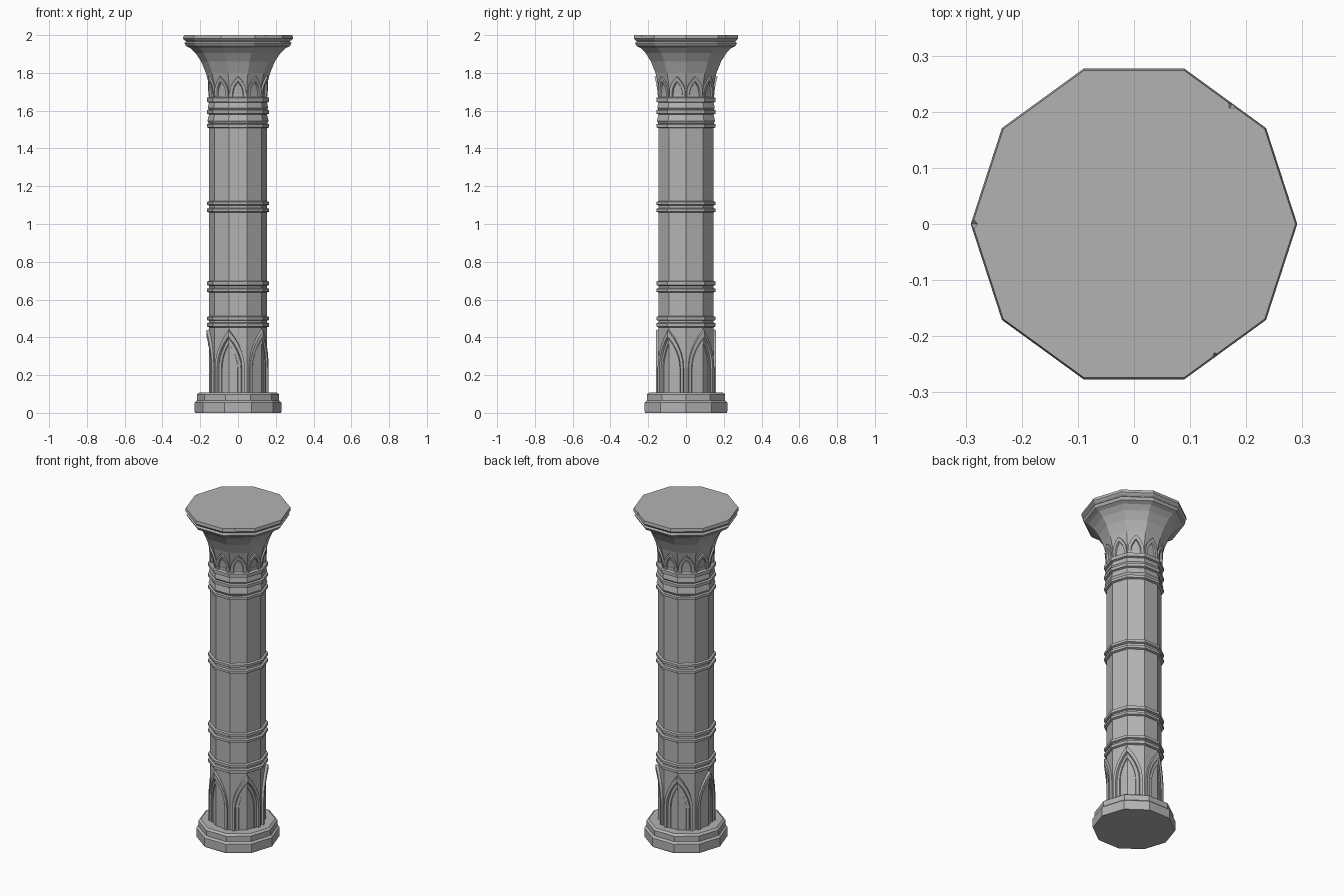
import bpy, bmesh
from math import cos, sin, radians, pi
from mathutils import Vector

cube = bpy.data.objects.get("Cube")
if cube:
    bpy.data.objects.remove(cube, do_unlink=True)

SIDES = 10
STEP = 2 * pi / SIDES

stone = bpy.data.materials.new("grey_stone")
stone.use_nodes = True
stone.diffuse_color = (0.45, 0.45, 0.45, 1)
stone.node_tree.nodes["Principled BSDF"].inputs["Base Color"].default_value = (0.45, 0.45, 0.45, 1)


def finish(name, bm):
    bmesh.ops.recalc_face_normals(bm, faces=bm.faces)
    mesh = bpy.data.meshes.new(name)
    bm.to_mesh(mesh)
    bm.free()
    mesh.materials.append(stone)
    obj = bpy.data.objects.new(name, mesh)
    bpy.context.collection.objects.link(obj)
    return obj


def turned(name, profile):
    """Closed ten-sided solid from (radius, height) pairs."""
    bm = bmesh.new()
    rings = [[bm.verts.new((r * cos(k * STEP), r * sin(k * STEP), z)) for k in range(SIDES)]
             for r, z in profile]
    for low, high in zip(rings, rings[1:]):
        for k in range(SIDES):
            n = (k + 1) % SIDES
            bm.faces.new((low[k], low[n], high[n], high[k]))
    bm.faces.new(rings[0])
    bm.faces.new(rings[-1])
    return finish(name, bm)


def band(name, low, high, radius=0.165):
    bevel = 0.007
    return turned(name, [(radius - 0.02, low), (radius, low + bevel),
                         (radius, high - bevel), (radius - 0.02, high)])


def radius_at(profile, z):
    for (r0, z0), (r1, z1) in zip(profile, profile[1:]):
        if z <= z1:
            return r0 + (r1 - r0) * max(0, z - z0) / (z1 - z0)
    return profile[-1][0]


def on_wall(profile, angle, z, lift):
    """Point on the ten-sided wall, pushed out by lift."""
    flat = (radius_at(profile, z) + lift) * cos(STEP / 2)
    r = flat / cos(angle % STEP - STEP / 2)
    return (r * cos(angle), r * sin(angle), z)


def arch_path(half, base, spring, apex, steps=5):
    right = [(half, base)] + [(half * (1 - (i / steps) ** 2), spring + (apex - spring) * i / steps)
                              for i in range(steps + 1)]
    return right + [(-a, z) for a, z in reversed(right[:-1])]


def arches(name, profile, count, start, outer, inner, lift):
    """Ring of raised pointed mouldings between an outer and an inner outline."""
    bm = bmesh.new()
    for n in range(count):
        mid = start + 2 * pi * n / count
        rows = []
        for (ao, zo), (ai, zi) in zip(arch_path(*outer), arch_path(*inner)):
            corners = []
            for mix, out in ((0, -0.01), (0.15, lift), (0.8, lift), (1, -0.01)):
                angle = mid + radians(ao + (ai - ao) * mix)
                corners.append(bm.verts.new(on_wall(profile, angle, zo + (zi - zo) * mix, out)))
            rows.append(corners)
        for a, b in zip(rows, rows[1:]):
            for k in range(4):
                m = (k + 1) % 4
                bm.faces.new((a[k], a[m], b[m], b[k]))
        bm.faces.new(rows[0])
        bm.faces.new(rows[-1])
    return finish(name, bm)


# Stepped base
turned("base", [(0.228, 0), (0.23, 0.008), (0.23, 0.055), (0.218, 0.065),
                (0.218, 0.098), (0.205, 0.108)])

# Shaft
shaft_profile = [(0.153, 0.1), (0.153, 1.52)]
turned("shaft", shaft_profile)
turned("neck", [(0.15, 1.5), (0.15, 1.69)])

# Paired and single rings around the shaft
for i, (low, high) in enumerate([(0.45, 0.481), (0.485, 0.515), (0.635, 0.664), (0.67, 0.702),
                                 (1.058, 1.087), (1.095, 1.124), (1.505, 1.535),
                                 (1.577, 1.61), (1.64, 1.675)]):
    band(f"ring_{i + 1}", low, high)
turned("collar_lower", [(0.153, 1.53), (0.162, 1.545), (0.153, 1.58)])
turned("collar_upper", [(0.153, 1.605), (0.16, 1.615), (0.153, 1.645)])

# Five large pointed arches above the base, in stepped mouldings
arches("arch_outer", shaft_profile, 5, pi, (32, 0.1, 0.24, 0.445), (24, 0.1, 0.235, 0.395), 0.014)
arches("arch_inner", shaft_profile, 5, pi, (25, 0.1, 0.235, 0.4), (16, 0.1, 0.23, 0.36), 0.006)

# Flared capital
capital_profile = [(0.146, 1.67), (0.152, 1.73), (0.17, 1.8), (0.195, 1.86),
                   (0.225, 1.905), (0.256, 1.935)]
turned("capital", capital_profile)

# Ten small pointed arches around the foot of the capital
arches("capital_arches", capital_profile, 10, STEP / 2,
       (17.5, 1.67, 1.7, 1.785), (9, 1.67, 1.69, 1.748), 0.01)

# Top slab
slab = turned("top_slab", [(0.25, 1.93), (0.275, 1.942), (0.284, 1.958), (0.274, 1.966),
                           (0.284, 1.974), (0.291, 1.982), (0.288, 2.0)])

# Chipped edges of the slab
for x, y, size in ((-0.295, 0, 0.035), (0.185, 0.225, 0.05), (0.155, -0.25, 0.05)):
    bpy.ops.mesh.primitive_cone_add(vertices=4, radius1=size, radius2=0, depth=size,
                                    location=(x, y, 2.0))
    chip = bpy.context.object
    chip.name = "chip_cutter"
    chip.hide_render = True
    inward = Vector((-x, -y, -0.012))
    chip.rotation_euler = inward.to_track_quat("Z", "Y").to_euler()
    mod = slab.modifiers.new("chip", "BOOLEAN")
    mod.operation = "DIFFERENCE"
    mod.object = chip
    bpy.context.view_layer.objects.active = slab
    bpy.ops.object.modifier_apply(modifier=mod.name)
    bpy.data.objects.remove(chip, do_unlink=True)
